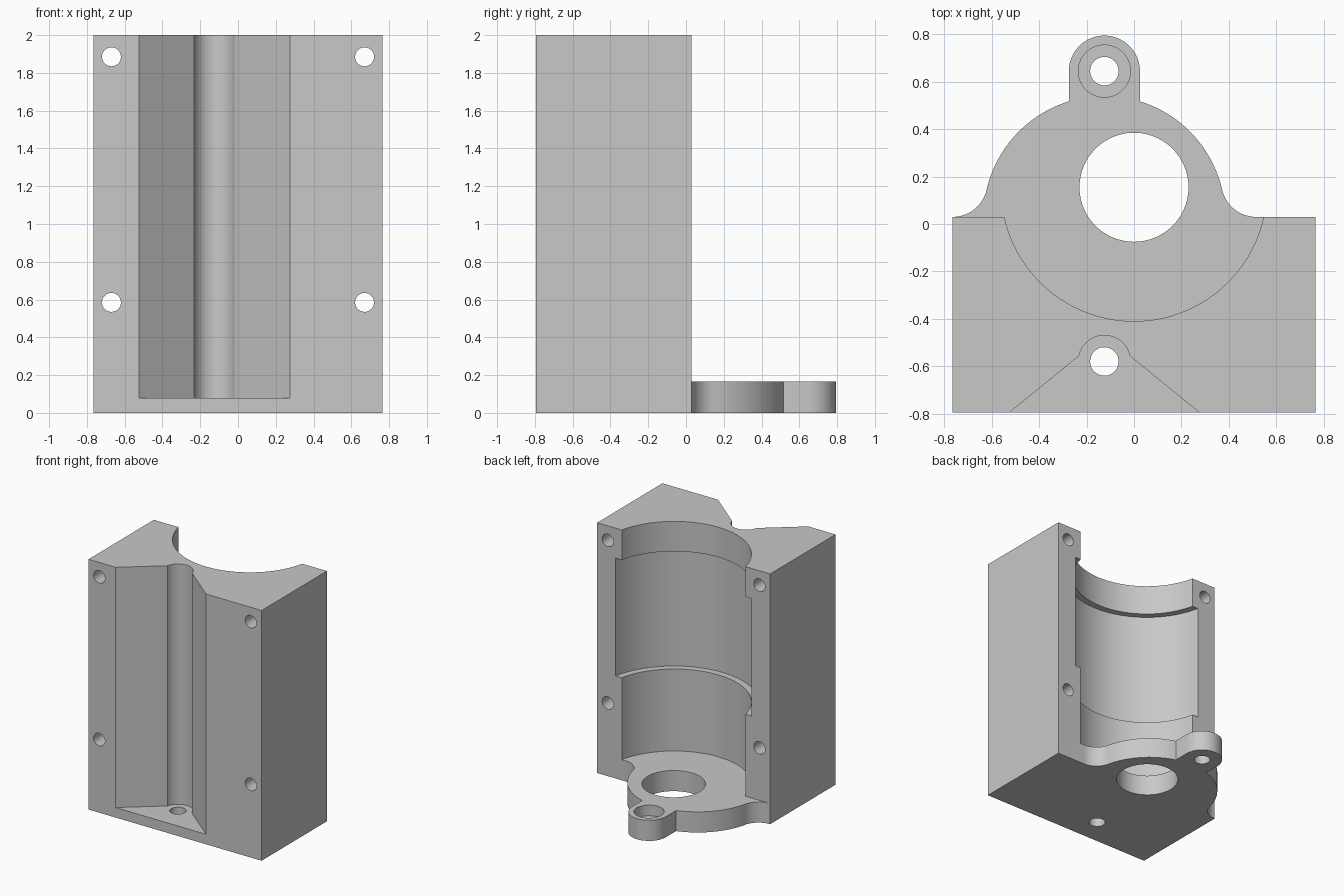
import bpy, bmesh
from math import sin, cos, pi, radians, atan2, sqrt, asin

cube = bpy.data.objects.get("Cube")
if cube:
    bpy.data.objects.remove(cube, do_unlink=True)

grey = bpy.data.materials.new("plain grey")
grey.use_nodes = True
colour = (0.58, 0.58, 0.58, 1)
grey.diffuse_color = colour
grey.node_tree.nodes["Principled BSDF"].inputs["Base Color"].default_value = colour

# Main dimensions
HALF, FRONT, BACK, TOP = 0.765, -0.795, 0.03, 2.0
FLANGE, SEAT = 0.165, 0.08
BORE_Y, BORE_R = 0.15, 0.56
LUG_X, LUG_Y, LUG_R = -0.125, 0.645, 0.15
SCREW_Y, SCREW_R, HEAD_R = -0.58, 0.06, 0.11
RIM_R, SPREAD = 0.51, 0.64


def arc(cx, cy, r, start, end, n=32):
    return [(cx + r * cos(start + (end - start) * i / n),
             cy + r * sin(start + (end - start) * i / n)) for i in range(n + 1)]


def prism(name, outline, z0, z1):
    bm = bmesh.new()
    face = bm.faces.new([bm.verts.new((x, y, z0)) for x, y in outline])
    new = bmesh.ops.extrude_face_region(bm, geom=[face])["geom"]
    bmesh.ops.translate(bm, vec=(0, 0, z1 - z0),
                        verts=[v for v in new if isinstance(v, bmesh.types.BMVert)])
    bmesh.ops.recalc_face_normals(bm, faces=bm.faces)
    mesh = bpy.data.meshes.new(name)
    bm.to_mesh(mesh)
    bm.free()
    mesh.materials.append(grey)
    obj = bpy.data.objects.new(name, mesh)
    bpy.context.collection.objects.link(obj)
    return obj


def cylinder(name, x, y, r, z0, z1, n=64):
    return prism(name, arc(x, y, r, 0, 2 * pi, n)[:-1], z0, z1)


# Footprint: block, two fillets, round rim and screw lug
fillet = (SPREAD ** 2 - RIM_R ** 2) / (2 * RIM_R)
tilt = atan2(fillet, SPREAD)
shoulder = asin(LUG_R / RIM_R)
fillet_y = BACK + fillet
outline = [(-HALF, FRONT), (HALF, FRONT), (HALF, BACK)]
outline += arc(LUG_X + SPREAD, fillet_y, fillet, -pi / 2, tilt - pi, 14)
outline += arc(LUG_X, BACK, RIM_R, tilt, pi / 2 - shoulder)[1:]
outline += arc(LUG_X, LUG_Y, LUG_R, 0, pi)
outline += arc(LUG_X, BACK, RIM_R, pi / 2 + shoulder, pi - tilt)
outline += arc(-HALF + LUG_X + HALF - SPREAD, fillet_y, fillet, -tilt, -pi / 2, 14)[1:-1]
outline += [(-HALF, BACK)]
body = prism("clamp_block", outline, 0, TOP)

# Bore and the open space above the flange
edge = sqrt(BORE_R ** 2 - (BORE_Y - BACK) ** 2)
angle = atan2(BACK - BORE_Y, edge)
opening = [(-1, 1), (-1, BACK)]
opening += arc(0, BORE_Y, BORE_R, -pi - angle, angle, 72)
opening += [(edge, 1)]
cutters = [prism("bore_cutter", opening, FLANGE, TOP + 0.2)]

# Wider band inside the bore and the round opening in the floor
cutters.append(cylinder("band_cutter", 0, BORE_Y, 0.612, 0.82, 1.76, 128))
cutters.append(cylinder("floor_hole_cutter", 0, BORE_Y + 0.005, 0.23, -0.2, 0.5, 96))

# Flared front channel with a rounded back
a = radians(12)
channel = [(0.404, -0.9)] + arc(LUG_X, SCREW_Y, HEAD_R, a, pi - a) + [(-0.654, -0.9)]
cutters.append(prism("channel_cutter", channel, SEAT, TOP + 0.2))

# Screw holes, and the head recess in the lug
cutters.append(cylinder("front_screw_cutter", LUG_X, SCREW_Y, SCREW_R, -0.2, 0.3))
cutters.append(cylinder("lug_screw_cutter", LUG_X, LUG_Y, SCREW_R, -0.2, 0.3))
cutters.append(cylinder("lug_recess_cutter", LUG_X, LUG_Y, HEAD_R, SEAT, 0.3))

# Four cross holes running front to back
for x in (-0.67, 0.67):
    for z in (0.585, 1.885):
        hole = cylinder("cross_hole_cutter", 0, 0, 0.05, -1, 1, 48)
        hole.rotation_euler.x = pi / 2
        hole.location = (x, 0, z)
        cutters.append(hole)

bpy.context.view_layer.update()
bpy.ops.object.select_all(action="DESELECT")
bpy.context.view_layer.objects.active = body
body.select_set(True)
for cutter in cutters:
    cutter.hide_render = True
    mod = body.modifiers.new(cutter.name, "BOOLEAN")
    mod.operation = "DIFFERENCE"
    mod.solver = "EXACT"
    mod.object = cutter
    bpy.ops.object.modifier_apply(modifier=mod.name)
for cutter in cutters:
    bpy.data.objects.remove(cutter, do_unlink=True)

bpy.ops.object.shade_smooth_by_angle(angle=radians(25))
